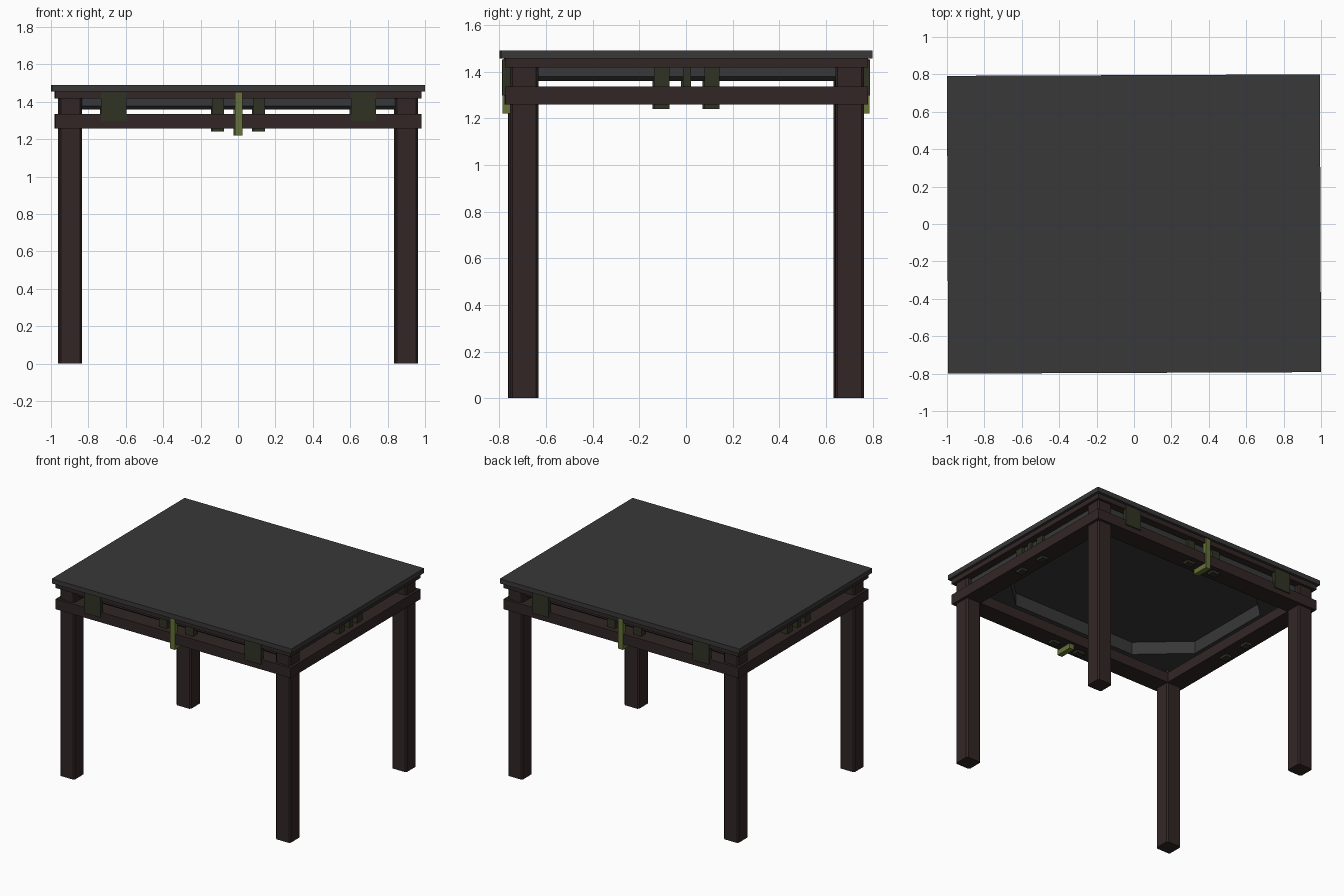
import bpy, bmesh
from mathutils import Matrix

if "Cube" in bpy.data.objects:
    bpy.data.objects.remove(bpy.data.objects["Cube"])

TWIST = Matrix.Rotation(0.004, 4, 'Z')   # the whole table sits very slightly turned


def material(name, rgb):
    m = bpy.data.materials.new(name)
    lin = [((c / 255 + 0.055) / 1.055) ** 2.4 for c in rgb]
    m.diffuse_color = (*lin, 1)
    m.use_nodes = True
    m.node_tree.nodes["Principled BSDF"].inputs["Base Color"].default_value = m.diffuse_color
    return m


GREY = material("charcoal", (56, 56, 56))
BROWN = material("dark brown", (49, 38, 37))
OLIVE = material("dark olive", (48, 50, 36))
GREEN = material("bright olive", (102, 114, 56))


def finish(name, bm, mat):
    bmesh.ops.recalc_face_normals(bm, faces=bm.faces)
    bm.transform(TWIST)
    me = bpy.data.meshes.new(name)
    bm.to_mesh(me)
    bm.free()
    me.materials.append(mat)
    ob = bpy.data.objects.new(name, me)
    bpy.context.collection.objects.link(ob)
    return ob


def box(name, mat, x, y, z, bevel=0):
    """Box from (min, max) ranges, optionally with bevelled upright edges."""
    bm = bmesh.new()
    bmesh.ops.create_cube(bm, size=1)
    for v in bm.verts:
        v.co = [r[0] if c < 0 else r[1] for c, r in zip(v.co, (x, y, z))]
    if bevel:
        edges = [e for e in bm.edges
                 if abs(e.verts[0].co.z - e.verts[1].co.z) > 0.01]
        bmesh.ops.bevel(bm, geom=edges, offset=bevel, segments=1, affect='EDGES')
    return finish(name, bm, mat)


def octagon(hx, hy, cx, cy):
    return [(hx, hy - cy), (hx - cx, hy), (cx - hx, hy), (-hx, hy - cy),
            (-hx, cy - hy), (cx - hx, -hy), (hx - cx, -hy), (hx, cy - hy)]


def rectangle(hx, hy):
    return [(hx, hy), (-hx, hy), (-hx, -hy), (hx, -hy)]


def ring(name, mat, loops):
    """Closed ring lofted through a cycle of (outline, height) loops."""
    bm = bmesh.new()
    rows = [[bm.verts.new((px, py, z)) for px, py in pts] for pts, z in loops]
    n = len(rows[0])
    for a, b in zip(rows, rows[1:] + rows[:1]):
        for i in range(n):
            j = (i + 1) % n
            bm.faces.new((a[i], a[j], b[j], b[i]))
    return finish(name, bm, mat)


def frame(name, mat, outer, inner, z0, z1):
    return ring(name, mat, [(rectangle(*outer), z0), (rectangle(*outer), z1),
                            (rectangle(*inner), z1), (rectangle(*inner), z0)])


def span(a, b, s):
    return tuple(sorted((a * s, b * s)))


# Table top and the two rail frames
box("table_top", GREY, (-0.997, 0.997), (-0.796, 0.796), (1.455, 1.49))
frame("upper_rail", BROWN, (0.978, 0.777), (0.92, 0.72), 1.418, 1.455)
frame("lower_rail", BROWN, (0.978, 0.777), (0.84, 0.635), 1.258, 1.335)

# Ring below the top with an eight-sided opening
hole = octagon(0.84, 0.635, 0.32, 0.29)
ring("inner_ring", GREY, [
    (hole, 1.455), (hole, 1.36),
    (octagon(0.90, 0.70, 0.03, 0.03), 1.36),
    (octagon(0.92, 0.72, 0.03, 0.03), 1.378),
    (octagon(0.92, 0.72, 0.03, 0.03), 1.455)])

# Legs
for sx in (-1, 1):
    for sy in (-1, 1):
        box("leg", BROWN, span(0.837, 0.959, sx), span(0.636, 0.758, sy),
            (0, 1.45), bevel=0.01)

# Hardware on the long sides: corner plates, posts and a hooked latch
for s in (-1, 1):
    for t in (-1, 1):
        box("side_plate", OLIVE, span(0.6, 0.735, t), span(0.755, 0.785, s), (1.297, 1.45))
        box("long_side_post", OLIVE, span(0.077, 0.142, t), span(0.69, 0.74, s), (1.24, 1.43))
        # Posts on the short sides
        box("short_side_post", OLIVE, span(0.89, 0.94, s), span(0.075, 0.14, t), (1.24, 1.43))
    box("latch_bar", GREEN, (-0.02, 0.02), span(0.757, 0.787, s), (1.22, 1.453))
    box("latch_foot", GREEN, (-0.02, 0.02), span(0.66, 0.757, s), (1.22, 1.258))
    box("short_side_pin", OLIVE, span(0.89, 0.94, s), (-0.017, 0.017), (1.33, 1.43))
